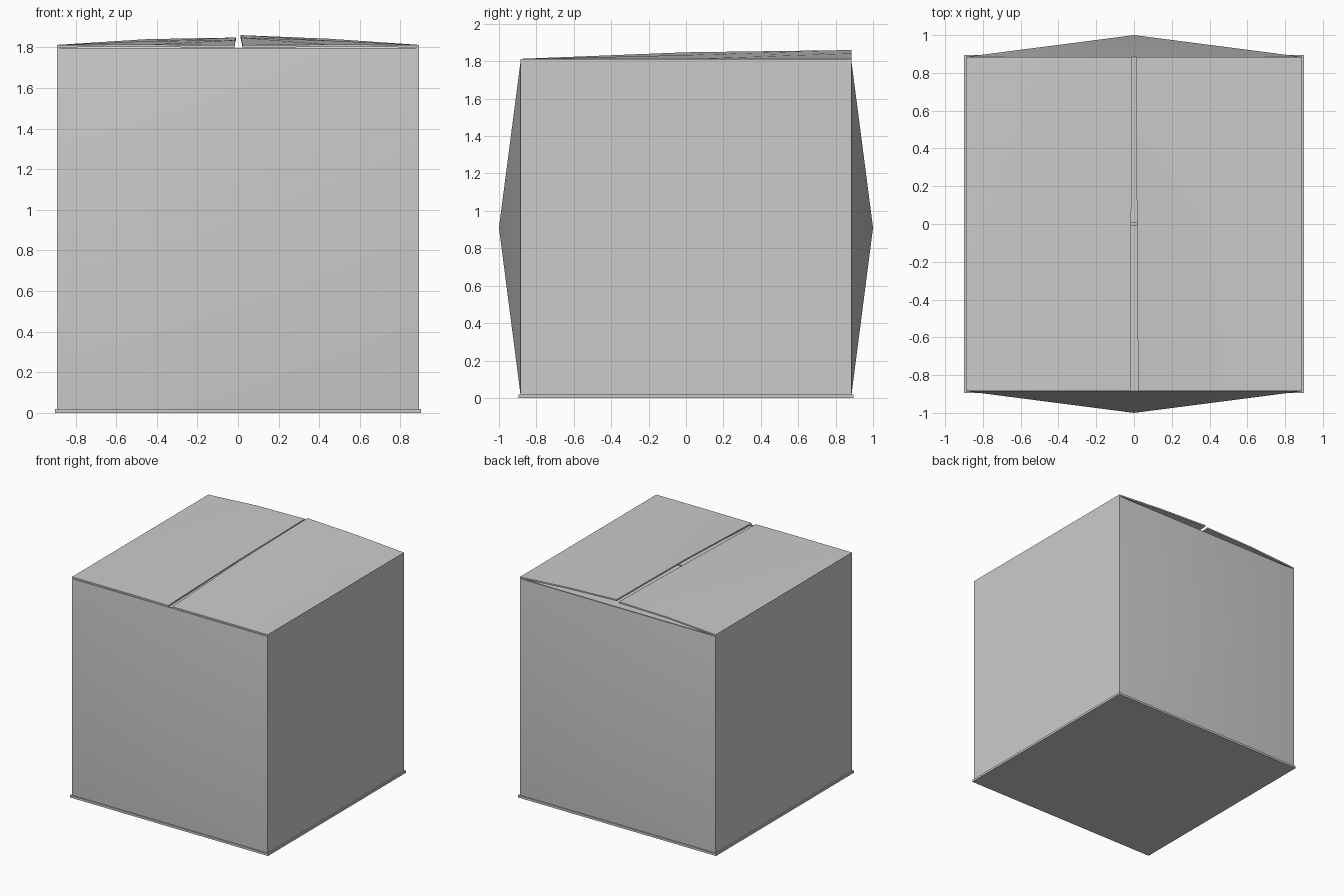
import bpy
import bmesh

if "Cube" in bpy.data.objects:
    bpy.data.objects.remove(bpy.data.objects["Cube"])

X, Y = 0.89, 0.885
T = 0.012  # card thickness


def make(name, verts, faces, smooth=False):
    me = bpy.data.meshes.new(name)
    me.from_pydata(verts, [], faces)
    bm = bmesh.new()
    bm.from_mesh(me)
    bmesh.ops.recalc_face_normals(bm, faces=bm.faces)
    bm.to_mesh(me)
    bm.free()
    ob = bpy.data.objects.new(name, me)
    bpy.context.collection.objects.link(ob)
    if smooth:
        bpy.context.view_layer.objects.active = ob
        ob.select_set(True)
        bpy.ops.object.shade_smooth_by_angle(angle=0.5)
        ob.select_set(False)
    return ob


def slab(name, x0, x1, y0, y1, z0, z1):
    v = [(x, y, z) for z in (z0, z1) for x, y in ((x0, y0), (x1, y0), (x1, y1), (x0, y1))]
    f = [(0, 1, 2, 3), (4, 5, 6, 7)] + [(i, (i + 1) % 4, (i + 1) % 4 + 4, i + 4) for i in range(4)]
    return make(name, v, f)


def sheet(name, rows):
    """Thin folded card from a grid of top points, closed on every side."""
    n, m = len(rows), len(rows[0])
    k = n * m
    top = [p for r in rows for p in r]
    v = top + [(x, y, z - T) for x, y, z in top]
    f = []
    for i in range(n - 1):
        for j in range(m - 1):
            q = (i * m + j, i * m + j + 1, (i + 1) * m + j + 1, (i + 1) * m + j)
            f += [q, tuple(a + k for a in q)]
    rim = [j for j in range(m)] + [i * m + m - 1 for i in range(1, n)]
    rim += [(n - 1) * m + j for j in range(m - 2, -1, -1)] + [i * m for i in range(n - 2, 0, -1)]
    for a, b in zip(rim, rim[1:] + rim[:1]):
        f.append((a, b, b + k, a + k))
    return make(name, v, f, True)


# bottom panel
slab("bottom_panel", -0.9, 0.9, -0.895, 0.895, 0, 0.018)

for s, side, end in ((-1, "left", "front"), (1, "right", "back")):
    # flat side walls
    slab(side + "_wall", s * X, s * (X - T), -Y, Y, 0.018, 1.806)
    # bulging front and back walls, inner skin offset by the card thickness
    v = []
    for d in (0, T):
        v += [(-X, s * (Y - d), 0.018), (X, s * (Y - d), 0.018),
              (X, s * (Y - d), 1.797), (-X, s * (Y - d), 1.797), (0, s * (1 - d), 0.91)]
    f = []
    for i in range(4):
        j = (i + 1) % 4
        f += [(i, j, 4), (i + 5, j + 5, 9), (i, j, j + 5, i + 5)]
    make(end + "_wall", v, f, True)
    # flat inner flaps meeting in the middle
    slab("inner_flap_" + end, -0.875, 0.875, s * 0.006, s * (Y - 0.005), 1.78, 1.792)

# outer flaps, lifting toward the back: rows of (y, mid z, inner edge z, inner edge x)
left = [(-Y, 1.813, 1.811, -0.015), (0, 1.83, 1.835, -0.015), (Y, 1.84, 1.848, -0.01)]
right = [(-Y, 1.813, 1.811, 0.022), (0, 1.833, 1.848, 0.015), (Y, 1.842, 1.86, 0.012)]
for name, s, data in (("flap_left", -1, left), ("flap_right", 1, right)):
    sheet(name, [[(s * X, y, 1.812), (s * 0.45, y, zm), (xi, y, zi)] for y, zm, zi, xi in data])
